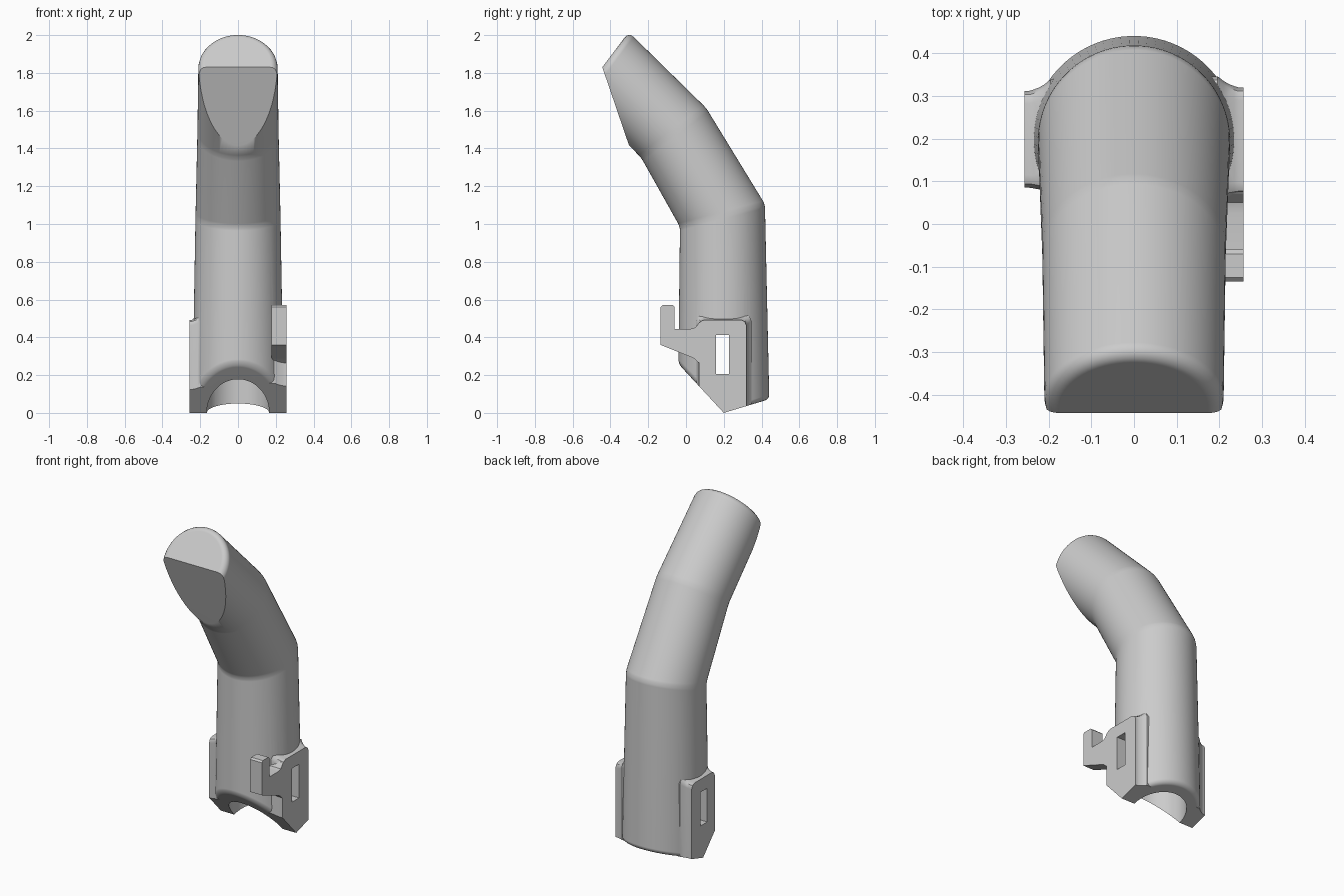
import bpy, bmesh
from math import sin, cos, pi, radians
from mathutils import Vector

cube = bpy.data.objects.get("Cube")
if cube:
    bpy.data.objects.remove(cube, do_unlink=True)

grey = bpy.data.materials.new("plain grey")
grey.use_nodes = True
grey.diffuse_color = (0.6, 0.6, 0.6, 1)
grey.node_tree.nodes["Principled BSDF"].inputs["Base Color"].default_value = grey.diffuse_color


def make_object(name, bm):
    bmesh.ops.recalc_face_normals(bm, faces=bm.faces)
    mesh = bpy.data.meshes.new(name)
    bm.to_mesh(mesh)
    bm.free()
    mesh.materials.append(grey)
    obj = bpy.data.objects.new(name, mesh)
    bpy.context.collection.objects.link(obj)
    return obj


def loft(bm, rings):
    """Skin closed rings of equal length and cap both ends."""
    loops = [[bm.verts.new(p) for p in ring] for ring in rings]
    n = len(loops[0])
    for a, b in zip(loops, loops[1:]):
        for i in range(n):
            j = (i + 1) % n
            bm.faces.new((a[i], a[j], b[j], b[i]))
    bm.faces.new(loops[0])
    bm.faces.new(loops[-1])
    return loops


def ring(y, z, r, tilt=0, half_bend=0, n=72):
    """Mitred circle around a pipe centre in the yz plane."""
    a, s = radians(tilt), r / cos(radians(half_bend))
    angles = [2 * pi * (i + 0.5) / n for i in range(n)]
    return [(r * cos(t), y + s * sin(t) * cos(a), z + s * sin(t) * sin(a)) for t in angles]


def cut(bm, point, normal, front_of=1):
    """Remove the normal side of all faces reaching in front of a y value, close the hole."""
    faces = [f for f in bm.faces if min(v.co.y for v in f.verts) < front_of]
    edges = {e for f in faces for e in f.edges}
    verts = {v for f in faces for v in f.verts}
    res = bmesh.ops.bisect_plane(bm, geom=list(verts) + list(edges) + faces, dist=1e-5,
                                 plane_co=point, plane_no=normal, clear_outer=True)
    rim = [e for e in res["geom_cut"] if isinstance(e, bmesh.types.BMEdge)]
    bmesh.ops.contextual_create(bm, geom=rim)
    bmesh.ops.recalc_face_normals(bm, faces=bm.faces)
    bm.normal_update()


def round_rim(bm, normals, radius):
    """Round the edges between the pipe wall and the cut faces with these normals."""
    units = [Vector(n).normalized() for n in normals]
    flats = {f for f in bm.faces if len(f.verts) > 8
             and any(abs(f.normal.dot(u)) > 0.9999 for u in units)}
    rim = [e for e in bm.edges if sum(f in flats for f in e.link_faces) == 1]
    bmesh.ops.bevel(bm, geom=rim, offset=radius, segments=4, profile=0.5,
                    affect="EDGES", clamp_overlap=False)
    bm.normal_update()


def boolean(target, tool, operation):
    mod = target.modifiers.new(operation.lower(), "BOOLEAN")
    mod.operation, mod.solver, mod.object = operation, "EXACT", tool
    bpy.context.view_layer.objects.active = target
    bpy.ops.object.modifier_apply(modifier=mod.name)
    bpy.data.objects.remove(tool, do_unlink=True)


# Pipe with two mitred bends
bm = bmesh.new()
reach = 0.56
loops = loft(bm, [ring(0.2, -0.1, 0.245),
                  ring(0.193, 1.045, 0.225, 15, 15),
                  ring(-0.065, 1.482, 0.215, 37.5, 7.5),
                  ring(-0.065 - reach, 1.482 + reach, 0.207, 45)])
bmesh.ops.recalc_face_normals(bm, faces=bm.faces)
bends = [bm.edges.get((l[i - 1], l[i])) for l in loops[1:3] for i in range(len(l))]
bmesh.ops.bevel(bm, geom=bends, offset=0.02, segments=3, profile=0.5, affect="EDGES")

# Slanted tip with a rounded rim, then the flat underside cut
tip, under = (0, -0.8, 0.6), (0, -0.41, -0.14)
cut(bm, (0, -0.443, 1.83), tip)
round_rim(bm, [tip], 0.036)
cut(bm, (0, -0.443, 1.83), under, front_of=-0.36)

# Lower mouth made of two planes
mouth_front, mouth_back = (0, -1.08, -1), (0, 0.3, -1)
cut(bm, (0, 0.2, 0), mouth_front)
cut(bm, (0, 0.2, 0), mouth_back)
round_rim(bm, [mouth_front, mouth_back], 0.024)
body = make_object("bent_pipe", bm)


# Side plates, flared where they meet the pipe
def plate_outline(x, d, front, back):
    front, back, top = front - d / 2, back + d, 0.493 + d
    pts = [(0.2, 0), (back, (back - 0.2) * 0.3), (back, top - 0.03), (back - 0.009, top - 0.009),
           (back - 0.03, top), (front + 0.03, top), (front + 0.009, top - 0.009),
           (front, top - 0.03), (front, (0.2 - front) * 1.08)]
    return [(x, y, z) for y, z in pts]


layers = [(0.257, 0), (0.245, 0), (0.235, 0.003), (0.222, 0.008),
          (0.21, 0.015), (0.196, 0.026), (0.12, 0.026)]
for side, name, front, back in ((1, "left_plate", 0.068, 0.32), (-1, "right_plate", 0.085, 0.312)):
    bm = bmesh.new()
    loft(bm, [plate_outline(side * x, d, front, back) for x, d in layers])
    boolean(body, make_object(name, bm), "UNION")

# Hook on the left plate
hook = [(0.14, 0.488), (0.095, 0.488), (0.07, 0.478), (0.05, 0.452), (0.025, 0.445), (-0.06, 0.445),
        (-0.06, 0.56), (-0.07, 0.57), (-0.125, 0.57), (-0.135, 0.56), (-0.135, 0.36),
        (0.04, 0.29), (0.068, 0.265), (0.14, 0.265)]
bm = bmesh.new()
loft(bm, [[(x, y, z) for y, z in hook] for x in (0.178, 0.257)])
boolean(body, make_object("hook", bm), "UNION")

# Socket bore and cross slot
bm = bmesh.new()
loft(bm, [ring(0.2, -0.2, 0.166), ring(0.2, 0.9, 0.163)])
boolean(body, make_object("bore_cutter", bm), "DIFFERENCE")
bm = bmesh.new()
loft(bm, [[(x, 0.16, 0.205), (x, 0.228, 0.205), (x, 0.228, 0.413), (x, 0.16, 0.413)]
          for x in (-0.4, 0.4)])
boolean(body, make_object("slot_cutter", bm), "DIFFERENCE")

# Smooth shading with crisp edges
bpy.ops.object.select_all(action="DESELECT")
body.select_set(True)
bpy.context.view_layer.objects.active = body
bpy.ops.object.shade_smooth_by_angle(angle=radians(35))
weighted = body.modifiers.new("weighted_normals", "WEIGHTED_NORMAL")
weighted.keep_sharp = True
